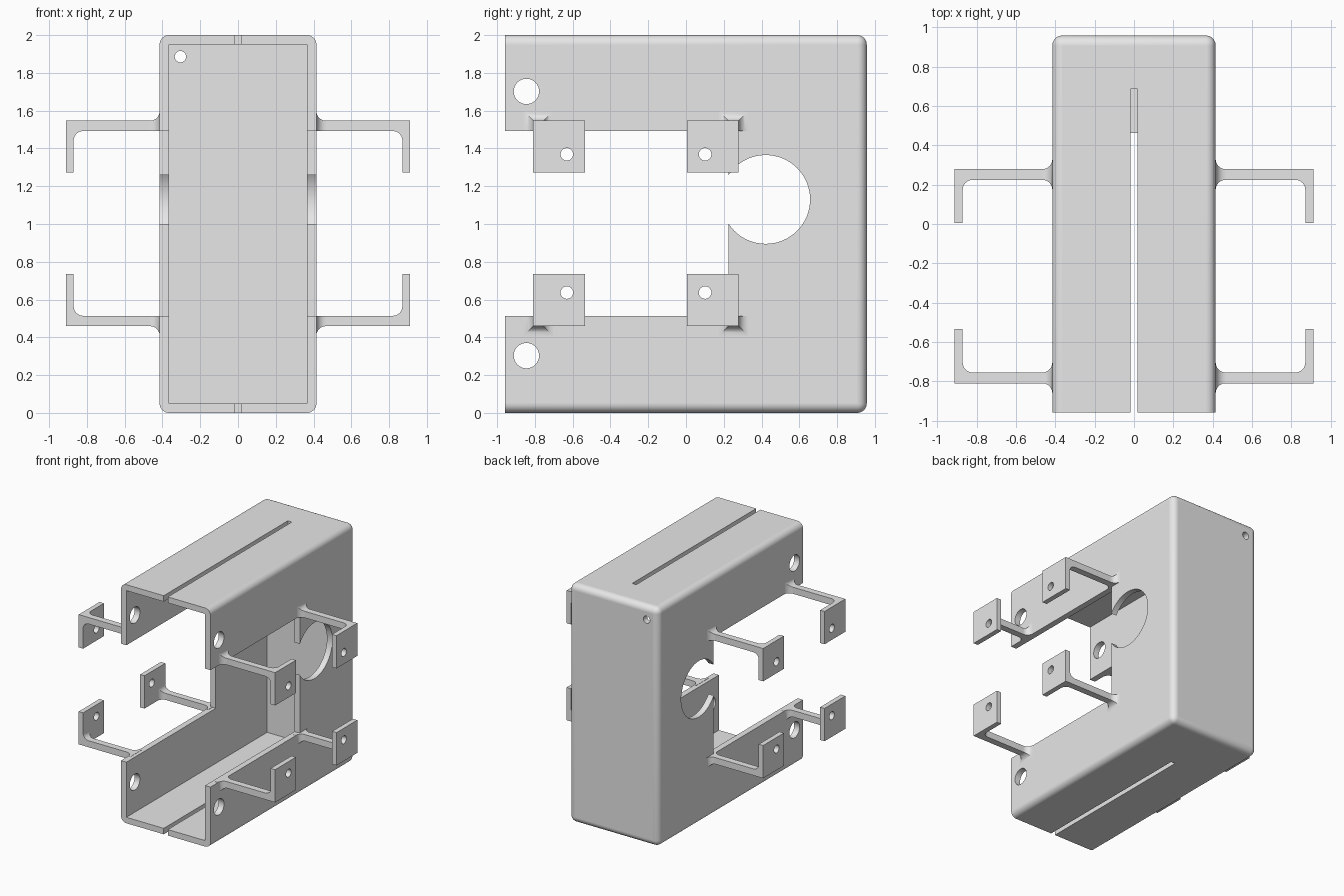
import bpy, bmesh, math
from mathutils import Matrix, Vector

cube = bpy.data.objects.get("Cube")
if cube:
    bpy.data.objects.remove(cube, do_unlink=True)

grey = bpy.data.materials.new("plain_grey")
grey.use_nodes = True
grey.diffuse_color = (0.8, 0.8, 0.8, 1)
grey.node_tree.nodes["Principled BSDF"].inputs["Base Color"].default_value = (0.8, 0.8, 0.8, 1)

HALF_X, HALF_Y, HEIGHT = 0.415, 0.957, 2.0
WALL, RADIUS = 0.05, 0.05


def new_object(name, bm):
    bmesh.ops.recalc_face_normals(bm, faces=bm.faces[:])
    mesh = bpy.data.meshes.new(name)
    bm.to_mesh(mesh)
    bm.free()
    mesh.materials.append(grey)
    obj = bpy.data.objects.new(name, mesh)
    bpy.context.collection.objects.link(obj)
    return obj


def box_bm(low, high):
    bm = bmesh.new()
    low, high = Vector(low), Vector(high)
    bmesh.ops.create_cube(bm, size=1)
    for v in bm.verts:
        v.co = (low + high) / 2 + v.co * (high - low)
    return bm


def cylinder_bm(centre, axis, radius, depth):
    bm = bmesh.new()
    turn = Vector((0, 0, 1)).rotation_difference(Vector(axis)).to_matrix().to_4x4()
    bmesh.ops.create_cone(bm, cap_ends=True, segments=64, radius1=radius, radius2=radius,
                          depth=depth, matrix=Matrix.Translation(centre) @ turn)
    return bm


def activate(obj):
    bpy.ops.object.select_all(action="DESELECT")
    obj.select_set(True)
    bpy.context.view_layer.objects.active = obj


def cut(obj, bm):
    cutter = new_object("cutter", bm)
    cutter.hide_render = True
    mod = obj.modifiers.new("cut", "BOOLEAN")
    mod.operation, mod.solver, mod.object = "DIFFERENCE", "EXACT", cutter
    activate(obj)
    bpy.ops.object.modifier_apply(modifier=mod.name)
    bpy.data.objects.remove(cutter, do_unlink=True)


def shade(obj):
    # Curved faces smooth, axis-aligned faces flat
    activate(obj)
    bpy.ops.object.shade_smooth_by_angle(angle=math.radians(30))
    for p in obj.data.polygons:
        if max(abs(c) for c in p.normal) > 0.9995:
            p.use_smooth = False


# Housing: rounded everywhere except around the open front
bm = box_bm((-HALF_X, -HALF_Y, 0), (HALF_X, HALF_Y, HEIGHT))
edges = [e for e in bm.edges if max(v.co.y for v in e.verts) > 0]
bmesh.ops.bevel(bm, geom=edges, offset=RADIUS, segments=8, profile=0.5, affect="EDGES")
housing = new_object("housing", bm)

# Inner cavity
cut(housing, box_bm((WALL - HALF_X, -1.2, WALL), (HALF_X - WALL, HALF_Y - WALL, HEIGHT - WALL)))
# Side windows with the round opening behind them
cut(housing, box_bm((-1, -1.2, 0.512), (1, 0.226, 1.492)))
cut(housing, cylinder_bm((0, 0.422, 1.13), (1, 0, 0), 0.235, 2))
# Side holes near the front
for z in (0.303, 1.702):
    cut(housing, cylinder_bm((0, -0.845, z), (1, 0, 0), 0.067, 2))
# Slots in the roof and the floor
cut(housing, box_bm((-0.019, -1.2, 1.8), (0.019, 0.687, 2.2)))
cut(housing, box_bm((-0.019, -1.2, -0.2), (0.019, 0.462, 0.2)))
# Small hole in the back wall
cut(housing, cylinder_bm((-0.305, HALF_Y, 1.886), (0, 1, 0), 0.03, 0.4))
shade(housing)

# Brackets, measured from the middle of the eight
CENTRE = Vector((0, -0.265, 1.003))
REACH, ARM, TAB = 0.544, 0.055, 0.275
TAB_IN, TAB_OUT = 0.87, 0.911


def make_arm():
    # Square bar: flares onto the wall outside, and onto the tab inside
    stations = [(HALF_X - 0.02, RADIUS, 0)]
    steps = 8
    for i in range(steps + 1):
        a = math.pi / 2 * i / steps
        stations.append((HALF_X + RADIUS * (1 - math.cos(a)), RADIUS * (1 - math.sin(a)), 0))
    for i in range(steps + 1):
        a = math.pi / 2 * i / steps
        stations.append((TAB_IN - RADIUS * (1 - math.sin(a)), 0, RADIUS * (1 - math.cos(a))))
    stations.append((TAB_IN + 0.01, 0, RADIUS))
    bm = bmesh.new()
    rings = []
    for x, flare, fillet in stations:
        inner = REACH - ARM - fillet
        y0, y1, z0, z1 = inner - flare, REACH + flare, inner, REACH + flare
        rings.append([bm.verts.new((x, y, z)) for y, z in ((y0, z0), (y1, z0), (y1, z1), (y0, z1))])
    for a, b in zip(rings, rings[1:]):
        for i in range(4):
            j = (i + 1) % 4
            bm.faces.new((a[i], a[j], b[j], b[i]))
    bm.faces.new(rings[0])
    bm.faces.new(rings[-1])
    return new_object("arm", bm)


def make_tab():
    low = REACH - TAB
    tab = new_object("tab", box_bm((TAB_IN, low, low), (TAB_OUT, REACH, REACH)))
    cut(tab, cylinder_bm((TAB_IN, 0.366, 0.366), (1, 0, 0), 0.033, 0.4))
    return tab


# Mirror each bracket part to all eight corners
for part in (make_arm(), make_tab()):
    for sx, side in ((1, "left"), (-1, "right")):
        for sy, end in ((1, "back"), (-1, "front")):
            for sz, level in ((1, "upper"), (-1, "lower")):
                mesh = part.data.copy()
                mesh.transform(Matrix.Diagonal((sx, sy, sz, 1)))
                if sx * sy * sz < 0:
                    mesh.flip_normals()
                obj = bpy.data.objects.new(f"{level}_{end}_{side}_{part.name}", mesh)
                obj.location = CENTRE
                bpy.context.collection.objects.link(obj)
                shade(obj)
    bpy.data.objects.remove(part, do_unlink=True)
